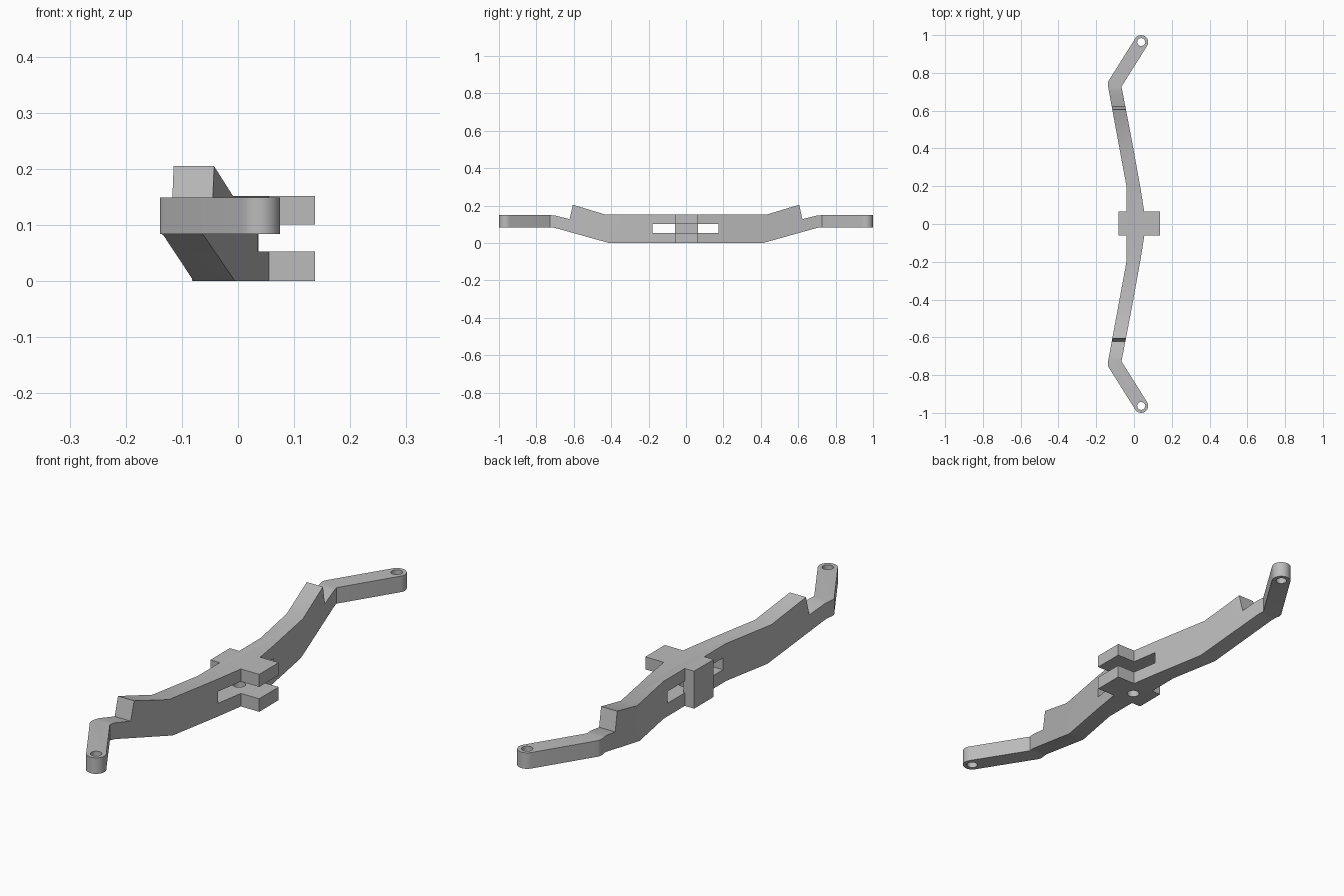
import bpy, bmesh
from math import cos, sin, radians
from mathutils import Vector

cube = bpy.data.objects.get("Cube")
if cube:
    bpy.data.objects.remove(cube)

grey = bpy.data.materials.new("plain grey")
grey.use_nodes = True
grey.diffuse_color = (0.5, 0.5, 0.5, 1)
grey.node_tree.nodes["Principled BSDF"].inputs["Base Color"].default_value = (0.5, 0.5, 0.5, 1)


def prism(name, points, depth):
    """Extrude a closed loop of 3D points along the depth vector."""
    bm = bmesh.new()
    face = bm.faces.new([bm.verts.new(p) for p in points])
    new = bmesh.ops.extrude_face_region(bm, geom=[face])["geom"]
    bmesh.ops.translate(bm, vec=Vector(depth),
                        verts=[g for g in new if isinstance(g, bmesh.types.BMVert)])
    bmesh.ops.recalc_face_normals(bm, faces=bm.faces)
    mesh = bpy.data.meshes.new(name)
    bm.to_mesh(mesh)
    bm.free()
    mesh.materials.append(grey)
    obj = bpy.data.objects.new(name, mesh)
    bpy.context.collection.objects.link(obj)
    return obj


def box(name, x0, x1, y0, y1, z0, z1):
    return prism(name, [(x0, y0, z0), (x1, y0, z0), (x1, y1, z0), (x0, y1, z0)], (0, 0, z1 - z0))


def arc(cx, cy, r, start, end, steps):
    angles = [radians(start + (end - start) * i / steps) for i in range(steps + 1)]
    return [(cx + r * cos(a), cy + r * sin(a)) for a in angles]


def cylinder(name, cx, cy, r, z0, z1):
    return prism(name, [(x, y, z0) for x, y in arc(cx, cy, r, 0, 345, 23)], (0, 0, z1 - z0))


def combine(target, tool, operation):
    """Apply a boolean and remove the tool object."""
    mod = target.modifiers.new("cut", 'BOOLEAN')
    mod.operation, mod.solver, mod.object = operation, 'EXACT', tool
    bpy.context.view_layer.update()
    graph = bpy.context.evaluated_depsgraph_get()
    mesh = bpy.data.meshes.new_from_object(target.evaluated_get(graph))
    target.modifiers.clear()
    target.data = mesh
    bpy.data.objects.remove(tool)


# Plan outline of one half: tapering leg, rounded elbow, rounded eye at the tip
END = (0.038, 0.963)
half = [(0.055, 0.06), (0.036, 0.18), (-0.009, 0.43), (-0.066, 0.727)]
half += arc(*END, 0.037, -32, 148, 16)
half += arc(-0.102, 0.74, 0.037, 148, 190, 5)
half += [(-0.04, 0.2)]
outline = half + [(x, -y) for x, y in reversed(half)]
beam = prism("bent_beam", [(x, y, -0.1) for x, y in outline], (0, 0, 0.5))

# Side profile: flat middle, raised shoulders, thin tips
top = [(0.43, 0.152), (0.605, 0.205), (0.622, 0.128), (0.7, 0.147), (0.72, 0.149), (1.1, 0.149)]
bottom = [(1.1, 0.084), (0.72, 0.084), (0.7, 0.081), (0.41, 0)]
side = top + bottom
profile = side + [(-y, z) for y, z in reversed(side)]
combine(beam, prism("side_profile", [(-0.5, y, z) for y, z in profile], (1, 0, 0)), 'INTERSECT')

# Through slot in the middle of the beam
combine(beam, box("slot", -0.3, 0.3, -0.18, 0.175, 0.053, 0.101), 'DIFFERENCE')

# Rear block closing the slot, and two fork prongs on the other side
combine(beam, box("block", -0.082, -0.035, -0.06, 0.065, 0, 0.152), 'UNION')
for z0, z1 in ((0, 0.053), (0.101, 0.152)):
    combine(beam, box("prong", 0.0, 0.137, -0.06, 0.065, z0, z1), 'UNION')

# Eye holes at both tips and a pin hole in the lower middle
for s in (-1, 1):
    combine(beam, cylinder("eye", END[0], s * END[1], 0.021, -0.1, 0.4), 'DIFFERENCE')
combine(beam, cylinder("pin_hole", 0.005, 0, 0.024, -0.1, 0.075), 'DIFFERENCE')

bpy.context.view_layer.objects.active = beam
beam.select_set(True)
bpy.ops.object.shade_smooth_by_angle(angle=radians(25))
